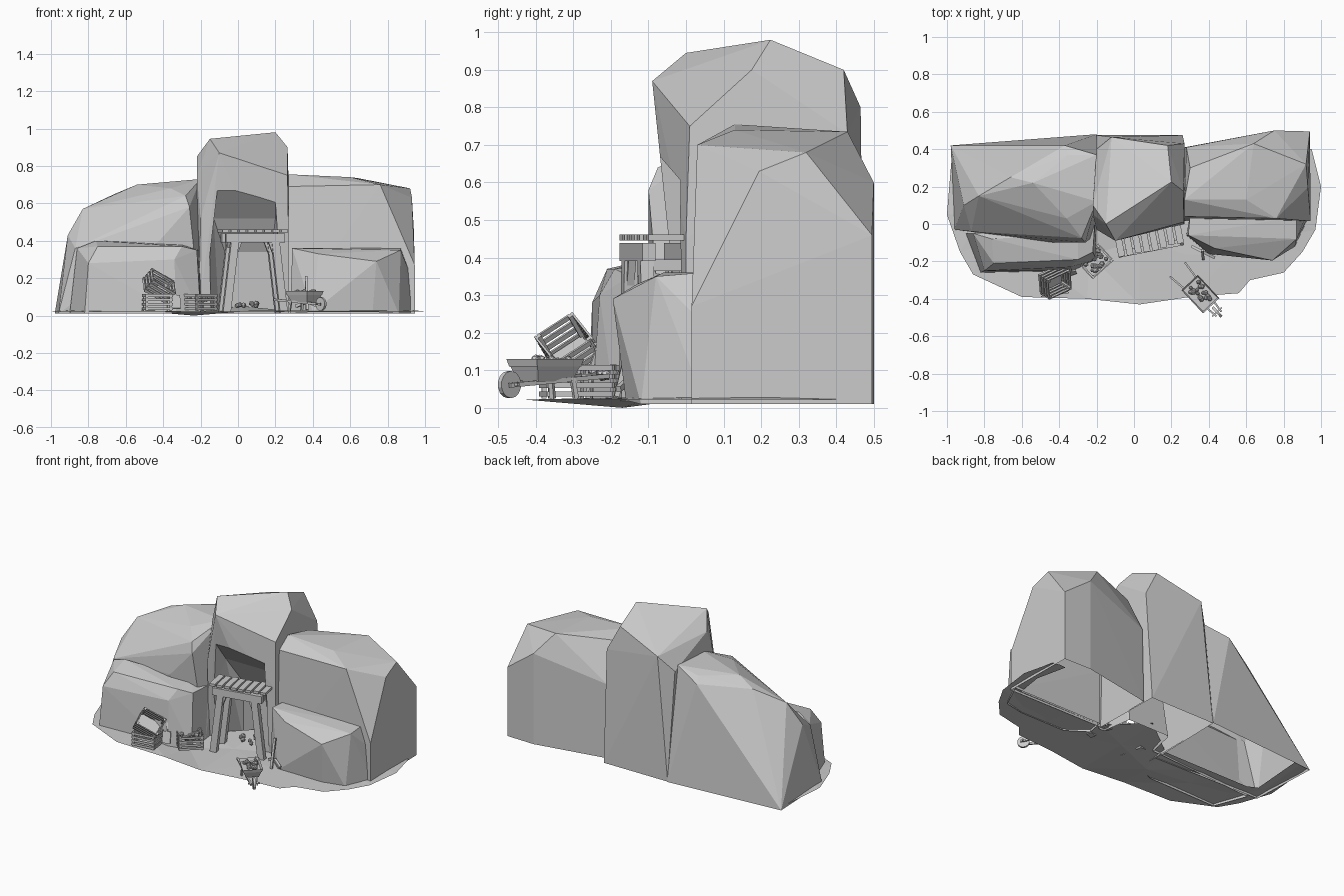
import bpy, bmesh, math, random
from mathutils import Matrix, Vector, Euler

random.seed(4)
cube = bpy.data.objects.get("Cube")
if cube:
    bpy.data.objects.remove(cube, do_unlink=True)

GREY = (0.6, 0.6, 0.6, 1.0)
grey = bpy.data.materials.new("plain_grey")
grey.use_nodes = True
grey.diffuse_color = GREY
grey.node_tree.nodes["Principled BSDF"].inputs["Base Color"].default_value = GREY


def finish(name, bm, matrix=Matrix()):
    """Turn a bmesh into a flat-shaded object."""
    bmesh.ops.recalc_face_normals(bm, faces=bm.faces[:])
    mesh = bpy.data.meshes.new(name)
    bm.to_mesh(mesh)
    bm.free()
    mesh.materials.append(grey)
    obj = bpy.data.objects.new(name, mesh)
    obj.matrix_world = matrix
    bpy.context.collection.objects.link(obj)
    return obj


def hull(name, points):
    """Faceted boulder wrapped around its corner points."""
    bm = bmesh.new()
    for p in points:
        bm.verts.new(p)
    result = bmesh.ops.convex_hull(bm, input=bm.verts[:])
    loose = {g for g in result["geom_interior"] + result["geom_unused"]
             if isinstance(g, bmesh.types.BMVert)}
    bmesh.ops.delete(bm, geom=list(loose), context="VERTS")
    return finish(name, bm)


def open_base(obj):
    """Remove the flat underside so the rock is a hollow shell."""
    bm = bmesh.new()
    bm.from_mesh(obj.data)
    base = [f for f in bm.faces if f.normal.z < -.9 and f.calc_center_median().z < .05]
    bmesh.ops.delete(bm, geom=base, context="FACES")
    bm.to_mesh(obj.data)
    bm.free()


def bar(bm, a, b, width, height):
    """Square timber from a to b."""
    a, b = Vector(a), Vector(b)
    turn = (b - a).to_track_quat("X", "Z").to_matrix().to_4x4()
    size = Matrix.Diagonal(((b - a).length, width, height, 1))
    bmesh.ops.create_cube(bm, size=1, matrix=Matrix.Translation((a + b) / 2) @ turn @ size)


def stones(name, matrix, count, spread_x, spread_y, z, radius):
    bm = bmesh.new()
    for _ in range(count):
        spot = Vector((random.uniform(-spread_x, spread_x),
                       random.uniform(-spread_y, spread_y), z + random.uniform(0, radius)))
        turn = Euler([random.uniform(0, 3) for _ in range(3)]).to_matrix().to_4x4()
        bmesh.ops.create_icosphere(bm, subdivisions=1, radius=radius * random.uniform(0.7, 1.1),
                                   matrix=Matrix.Translation(spot) @ turn)
    return finish(name, bm, matrix)


def place(x, y, z, *angles):
    turn = Euler([math.radians(a) for a in angles] or (0, 0, 0))
    return Matrix.Translation((x, y, z)) @ turn.to_matrix().to_4x4()


# Ground: a sheet running from the outer rim to the foot of the cliffs
rim = [(-.97, .41), (-1, .05), (-.93, -.15), (-.86, -.27), (-.6, -.39), (-.25, -.4),
       (.03, -.43), (.3, -.39), (.56, -.37), (.62, -.3), (.8, -.26), (.9, -.15),
       (.97, -.03), (1, .2), (.95, .4)]
ground = bmesh.new()
columns = []
for x, y in rim:
    outer = Vector((x, y, .022))
    in_cave = abs(x) < .1
    inner = Vector((x * .9, .2 if in_cave else max(y, .02), .05 if in_cave else .025))
    middle = outer.lerp(inner, .55)
    middle.z = 0 if x == -.25 else .028
    columns.append([ground.verts.new(p) for p in (outer, middle, inner)])
for left, right in zip(columns, columns[1:]):
    for i in range(2):
        ground.faces.new((left[i], right[i], right[i + 1], left[i + 1]))
bmesh.ops.triangulate(ground, faces=ground.faces[:])
finish("ground", ground)

# Boulders
rocks = [hull("right_cliff", [
    (.27, .02, .01), (.27, .41, .01), (.75, .5, .01), (.94, .495, .01), (.945, .015, .01),
    (.945, .015, .27), (.93, .195, .63), (.92, .32, .68), (.94, .495, .46), (.75, .5, .6),
    (.76, .03, .7), (.27, .04, .69), (.27, .13, .755), (.6, .13, .74), (.64, .43, .735),
    (.3, .3, .73), (.28, .41, .49)])]
rocks.append(hull("right_front_boulder", [
    (.28, -.06, .01), (.3, .05, .01), (.94, .05, .01), (.86, -.12, .01), (.72, -.16, .02),
    (.4, -.16, .02), (.29, -.06, .36), (.3, .05, .36), (.43, -.13, .33), (.74, -.195, .29),
    (.87, -.08, .35), (.87, .04, .36), (.91, .02, .25)]))
rocks.append(hull("left_cliff", [
    (-.98, .42, .01), (-.2, .48, .01), (-.96, -.03, .01), (-.2, -.05, .01), (-.94, .1, .2),
    (-.91, .1, .43), (-.87, -.04, .36), (-.5, .43, .38), (-.37, .42, .67), (-.83, .15, .57),
    (-.66, .25, .65), (-.54, .22, .7), (-.35, .37, .7), (-.2, .37, .73), (-.2, .12, .73),
    (-.36, .03, .68), (-.58, .07, .61), (-.26, -.1, .58), (-.28, -.075, .64),
    (-.42, -.1, .4)]))
rocks.append(hull("left_front_boulder", [
    (-.9, -.05, .01), (-.82, -.26, .01), (-.33, -.25, .01), (-.2, -.19, .01), (-.2, 0, .01),
    (-.86, -.05, .36), (-.8, -.25, .28), (-.76, -.08, .4), (-.75, -.21, .37), (-.3, -.19, .37),
    (-.3, -.05, .38), (-.22, -.15, .35), (-.21, 0, .35), (-.34, -.23, .3)]))

# Central tower with a rounded-back cave cut into its front
tower = hull("central_tower", [
    (-.1, -.09, .87), (.265, .175, .9), (-.15, 0, .945), (.2, .225, .98),
    (-.22, .1, .85), (-.22, .05, .75), (-.2, -.03, .52), (-.21, 0, .01), (.265, .01, .75),
    (.27, 0, .45), (.27, 0, .01), (.18, .42, .9), (-.12, .465, .8), (.27, .43, .73),
    (.26, .475, .01), (-.2, .475, .01), (-.2, .4, .7)])
cutter = hull("cave_cutter", [
    (-.19, -.2, -.05), (.26, -.2, -.05), (-.1, -.14, .75), (.2, -.14, .75),
    (-.13, .06, .52), (.2, .06, .52), (-.07, .16, .34), (.18, .16, .34),
    (-.1, .2, -.05), (.2, .2, -.05)])
cutter.hide_render = True
cut = tower.modifiers.new("cave", "BOOLEAN")
cut.operation, cut.object, cut.solver = "DIFFERENCE", cutter, "EXACT"
bpy.context.view_layer.update()
shape = tower.evaluated_get(bpy.context.evaluated_depsgraph_get())
hollow = bpy.data.meshes.new_from_object(shape)
tower.modifiers.clear()
tower.data = hollow
bpy.data.objects.remove(cutter, do_unlink=True)
for rock in rocks + [tower]:
    open_base(rock)

# Timber entrance: splayed posts, cross beams, braces and a plank roof
porch = place(.078, -.065, 0, 0, 0, 11)
posts, beams, planks = bmesh.new(), bmesh.new(), bmesh.new()
for y in (-.065, .055):
    for side in (-1, 1):
        bar(posts, (side * .155, y, .02), (side * .11, y, .4), .036, .042)
        bar(posts, (side * .122, y, .29), (side * .08, y, .4), .02, .02)
    bar(beams, (-.16, y, .415), (.16, y, .415), .036, .048)
for side in (-1, 1):
    bar(beams, (side * .115, -.08, .38), (side * .115, .07, .38), .03, .03)
for i in range(8):
    x = (i - 3.5) * .046
    shift = random.uniform(-.008, .008)
    bar(planks, (x, -.075 + shift, .453), (x, .065 + shift, .453), .036, .016)
finish("entrance_posts", posts, porch)
finish("entrance_beams", beams, porch)
finish("roof_planks", planks, porch)
stones("cave_rubble", place(.04, .04, .05), 9, .07, .05, 0, .017)


# Slatted crates
def crate(name, matrix, w=.065, d=.05, h=.09):
    bm = bmesh.new()
    for sx in (-1, 1):
        for sy in (-1, 1):
            bar(bm, (sx * w, sy * d, 0), (sx * w, sy * d, h), .012, .012)
    for row in range(4):
        z = .012 + row * (h - .02) / 3
        for s in (-1, 1):
            bar(bm, (-w - .01, s * (d + .008), z), (w + .01, s * (d + .008), z), .006, .014)
            bar(bm, (s * (w + .008), -d, z), (s * (w + .008), d, z), .006, .014)
    bar(bm, (-w, 0, .01), (w, 0, .01), d * 2, .008)
    return finish(name, bm, matrix)


crate("lower_crate", place(-.43, -.32, .025, 0, 0, 8))
crate("tilted_crate", place(-.45, -.29, .125, 38, 28, 25))
stone_crate = place(-.205, -.2, .025, 0, 0, 42)
crate("stone_crate", stone_crate)
stones("crate_stones", stone_crate, 22, .05, .036, .06, .015)

# Shovel leaning on the left boulder
shovel = bmesh.new()
bar(shovel, (-.355, -.2, .265), (-.335, -.255, .1), .01, .01)
bar(shovel, (-.375, -.2, .265), (-.335, -.2, .265), .01, .01)
bar(shovel, (-.335, -.253, .11), (-.33, -.27, .04), .05, .008)
finish("shovel", shovel)

# Pickaxe leaning on the right boulder
pick = bmesh.new()
bar(pick, (.37, -.185, .03), (.365, -.14, .21), .014, .014)
middle = (.37, -.15, .075)
for tip in ((.31, -.12, .05), (.43, -.18, .05)):
    bar(pick, middle, tip, .014, .016)
finish("pickaxe", pick)

# Wheelbarrow: flared tray, long shafts, legs and a wheel
barrow = place(.355, -.375, 0, 0, 0, -47)
tray = bmesh.new()
bmesh.ops.create_cube(tray, size=1, matrix=Matrix.Translation((0, 0, .1)) @ Matrix.Diagonal((.17, .12, .06, 1)))
for v in tray.verts:
    if v.co.z < .1:
        v.co.x *= .72
        v.co.y *= .65
top = max(tray.faces, key=lambda f: f.calc_center_median().z)
bmesh.ops.inset_region(tray, faces=[top], thickness=.007)
bmesh.ops.translate(tray, verts=top.verts[:], vec=(0, 0, -.02))
finish("barrow_tray", tray, barrow)
frame = bmesh.new()
for s in (-1, 1):
    bar(frame, (-.18, s * .055, .085), (.145, s * .018, .06), .01, .012)
    bar(frame, (-.06, s * .042, .08), (-.07, s * .045, .025), .012, .012)
bar(frame, (.13, -.035, .062), (.13, .035, .062), .008, .008)
finish("barrow_frame", frame, barrow)
wheel = bmesh.new()
bmesh.ops.create_cone(wheel, cap_ends=True, segments=14, radius1=.036, radius2=.036, depth=.014,
                      matrix=place(.13, 0, .062, 90, 0, 0))
finish("barrow_wheel", wheel, barrow)
stones("barrow_stones", barrow, 20, .06, .038, .115, .014)
